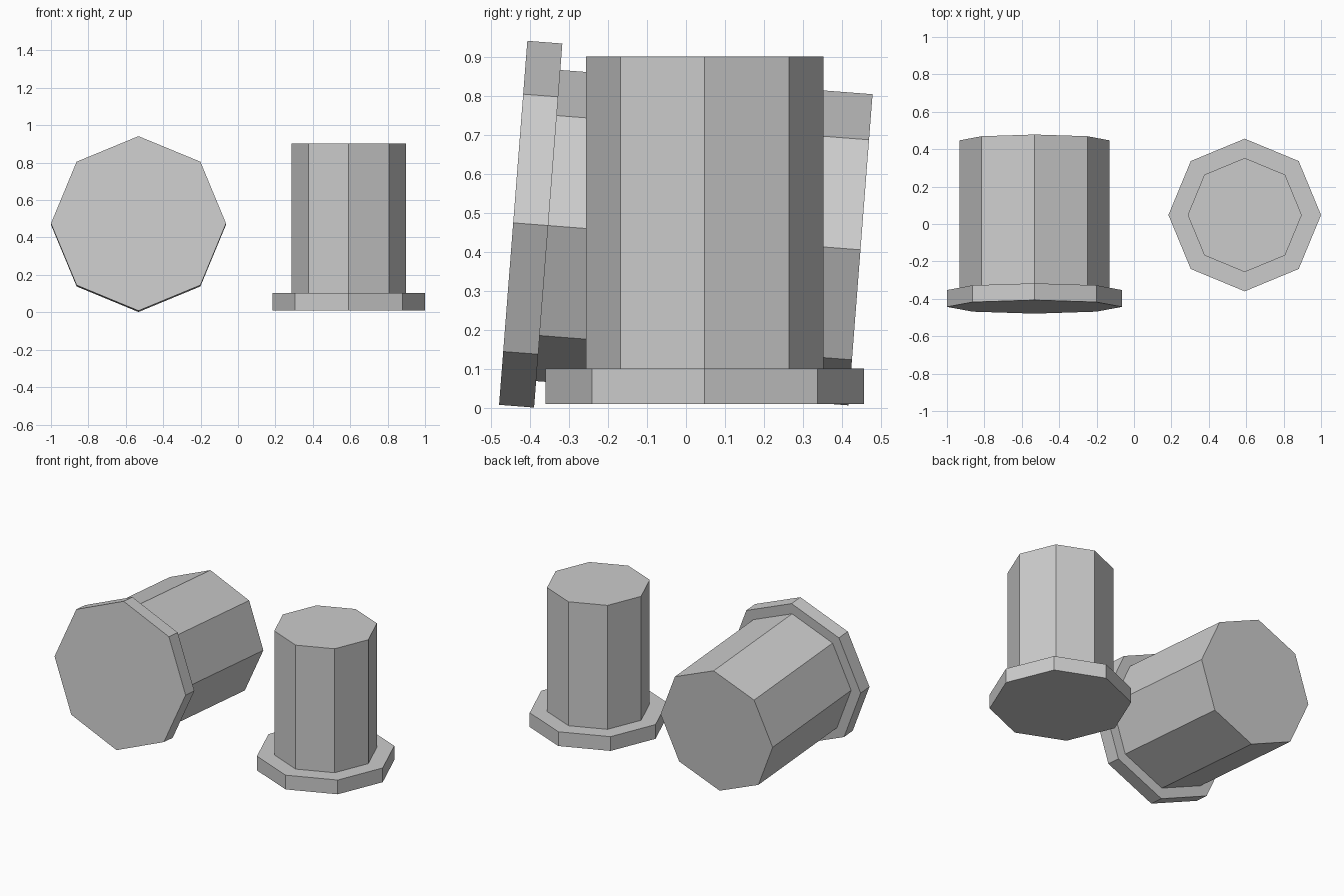
import bpy, bmesh
from math import cos, sin, pi, radians

if "Cube" in bpy.data.objects:
    bpy.data.objects.remove(bpy.data.objects["Cube"])

SIDES = 8


def flanged_post(name, profile, location, tilt=0.0):
    """Eight-sided stepped solid from (radius, height) rings, closed at both ends."""
    bm = bmesh.new()
    rings = [[bm.verts.new((r * cos(2 * pi * i / SIDES), r * sin(2 * pi * i / SIDES), h))
              for i in range(SIDES)] for r, h in profile]
    for low, high in zip(rings, rings[1:]):
        for i in range(SIDES):
            j = (i + 1) % SIDES
            bm.faces.new((low[i], low[j], high[j], high[i]))
    bm.faces.new(rings[0][::-1])
    bm.faces.new(rings[-1])
    bmesh.ops.recalc_face_normals(bm, faces=bm.faces[:])
    mesh = bpy.data.meshes.new(name)
    bm.to_mesh(mesh)
    bm.free()
    obj = bpy.data.objects.new(name, mesh)
    bpy.context.collection.objects.link(obj)
    obj.location = location
    obj.rotation_euler.x = radians(tilt)
    return obj


# Upright post with its flange at the bottom
flanged_post("upright_post",
             [(0.408, 0), (0.408, 0.092), (0.305, 0.092), (0.305, 0.892)],
             (0.592, 0.048, 0.01))

# Larger post lying on its side, flange facing the front
flanged_post("lying_post",
             [(0.468, 0), (0.468, 0.09), (0.4, 0.09), (0.4, 0.893)],
             (-0.532, -0.443, 0.475), tilt=-94.44)
